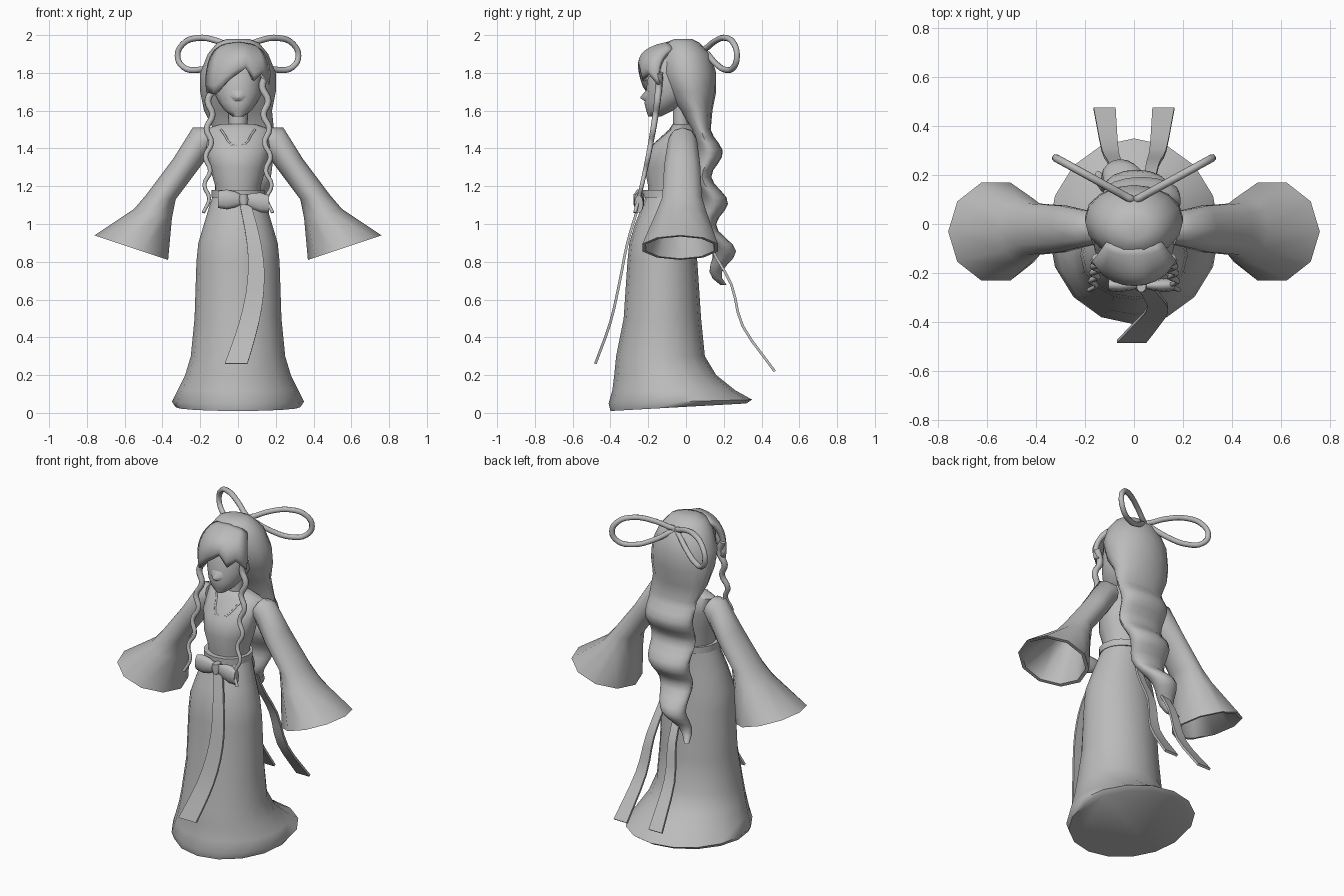
import bpy, bmesh, math
from mathutils import Vector
from math import sin, cos, pi, tau

if "Cube" in bpy.data.objects:
    bpy.data.objects.remove(bpy.data.objects["Cube"], do_unlink=True)

GREY = (0.5, 0.5, 0.5, 1)
SIDES = {"left": 1, "right": -1}
mat = bpy.data.materials.new("plain grey")
mat.use_nodes = True
mat.diffuse_color = GREY
mat.node_tree.nodes["Principled BSDF"].inputs["Base Color"].default_value = GREY


def select_only(ob):
    bpy.ops.object.select_all(action='DESELECT')
    ob.select_set(True)
    bpy.context.view_layer.objects.active = ob


def finish(ob):
    ob.data.materials.append(mat)
    select_only(ob)
    bpy.ops.object.shade_smooth_by_angle(angle=math.radians(60))
    return ob


def build(name, bm):
    bmesh.ops.recalc_face_normals(bm, faces=bm.faces)
    mesh = bpy.data.meshes.new(name)
    bm.to_mesh(mesh)
    bm.free()
    ob = bpy.data.objects.new(name, mesh)
    bpy.context.collection.objects.link(ob)
    return finish(ob)


def loft(name, rings):
    """Skin a list of closed rings and cap both ends."""
    bm = bmesh.new()
    loops = [[bm.verts.new(point) for point in ring] for ring in rings]
    count = len(loops[0])
    for lower, upper in zip(loops, loops[1:]):
        for i in range(count):
            j = (i + 1) % count
            bm.faces.new((lower[i], lower[j], upper[j], upper[i]))
    bm.faces.new(loops[0])
    bm.faces.new(loops[-1])
    return build(name, bm)


def oval(centre, u, v, count=16):
    centre, u, v = Vector(centre), Vector(u), Vector(v)
    angles = [tau * i / count for i in range(count)]
    return [centre + u * cos(a) + v * sin(a) for a in angles]


def stack(name, rows):
    """Rows of height, front y, back y, half width, then centre x and rise."""
    rings = []
    for z, front, back, width, *extra in rows:
        x, rise = extra or (0, 0)
        rings.append(oval((x, (front + back) / 2, z), (width, 0, 0),
                          (0, (back - front) / 2, rise)))
    return loft(name, rings)


def tube(name, points, radius, taper=1, cyclic=False):
    curve = bpy.data.curves.new(name, 'CURVE')
    curve.dimensions = '3D'
    curve.bevel_depth = radius
    curve.bevel_resolution = 2
    curve.resolution_u = 4
    curve.use_fill_caps = True
    spline = curve.splines.new('BEZIER')
    spline.bezier_points.add(len(points) - 1)
    spline.use_cyclic_u = cyclic
    for i, (knot, point) in enumerate(zip(spline.bezier_points, points)):
        knot.co = point
        knot.handle_left_type = knot.handle_right_type = 'AUTO'
        knot.radius = 1 + (taper - 1) * i / (len(points) - 1)
    ob = bpy.data.objects.new(name, curve)
    bpy.context.collection.objects.link(ob)
    select_only(ob)
    bpy.ops.object.convert(target='MESH')
    return finish(bpy.context.view_layer.objects.active)


def smooth_path(points, steps=3):
    """Points along a smooth path through the given ones."""
    knots = [Vector(p) for p in points]
    knots = [2 * knots[0] - knots[1]] + knots + [2 * knots[-1] - knots[-2]]
    path = []
    for a, b, c, d in zip(knots, knots[1:], knots[2:], knots[3:]):
        for k in range(steps):
            t = k / steps
            path.append(b + (c - a) * t / 2 + (a - 2.5 * b + 2 * c - d / 2) * t ** 2
                        + (3 * b - a - 3 * c + d) * t ** 3 / 2)
    return path + [knots[-2]]


def ribbon(name, profile, x_rule, width_rule, thick=0.007):
    """A strip hanging along a y, z profile; x and half width follow rules."""
    path = smooth_path(profile)
    last = len(path) - 1
    rings = []
    for i, point in enumerate(path):
        along = path[min(i + 1, last)] - path[max(i - 1, 0)]
        normal = Vector((0, along.y, -along.x)).normalized() * thick
        centre = Vector((x_rule(i / last), point.x, point.y))
        side = Vector((width_rule(i / last), 0, 0))
        rings.append([centre - side - normal, centre + side - normal,
                      centre + side + normal, centre - side + normal])
    return loft(name, rings)


# Gown with a short train
stack("skirt", [
    (0.03, -0.4, 0.32, 0.33, 0, 0.02), (0.06, -0.41, 0.35, 0.35, 0, 0.01),
    (0.12, -0.39, 0.26, 0.32), (0.2, -0.38, 0.16, 0.28), (0.3, -0.37, 0.1, 0.25),
    (0.5, -0.33, 0.08, 0.23), (0.8, -0.31, 0.06, 0.22), (0.9, -0.3, 0.05, 0.21),
    (1, -0.27, 0.04, 0.18), (1.1, -0.23, 0.03, 0.15), (1.16, -0.21, 0.03, 0.13)])
stack("bodice", [
    (1.1, -0.2, 0.02, 0.12), (1.2, -0.2, 0.03, 0.12), (1.3, -0.22, 0.05, 0.15),
    (1.4, -0.2, 0.06, 0.17), (1.5, -0.09, 0.05, 0.18), (1.53, -0.07, 0.03, 0.09)])
stack("belt", [(z, -0.23, 0.04, 0.14) for z in (1.14, 1.18)])
tube("collar", [(-0.09, -0.08, 1.5), (0, -0.18, 1.41), (0.09, -0.08, 1.5)], 0.006)

# Flared hollow sleeves: upper x and z, lower x and z, half depth
sleeve = [(0.18, 1.51, 0.14, 1.4, 0.07), (0.24, 1.51, 0.18, 1.33, 0.08),
          (0.34, 1.35, 0.24, 1.25, 0.1), (0.49, 1.15, 0.33, 1.13, 0.11),
          (0.55, 1.08, 0.35, 1.03, 0.14), (0.76, 0.94, 0.37, 0.81, 0.21)]
for label, side in SIDES.items():
    rings = [oval((side * (a + c) / 2, -0.01 - 0.1 * depth, (b + d) / 2),
                  (side * (a - c) / 2, 0, (b - d) / 2), (0, depth, 0), 10)
             for a, b, c, d, depth in sleeve]
    for ring in (rings[-1], rings[-2], rings[-3]):
        middle = sum(ring, Vector()) / len(ring)
        rings.append([middle.lerp(point, 0.9) for point in ring])
    loft(label + "_sleeve", rings)

# Neck and face
stack("neck", [(z, -0.07, 0.02, 0.05) for z in (1.48, 1.64)])
stack("face", [
    (1.57, -0.2, -0.13, 0.03), (1.6, -0.21, -0.07, 0.07), (1.64, -0.22, 0, 0.1),
    (1.7, -0.21, 0.05, 0.13), (1.85, -0.2, 0.06, 0.13), (1.92, -0.12, 0.05, 0.1)])
loft("nose", [oval((0, -0.19, 1.68), (0.06, 0, 0), (0, 0, 0.05), 8),
              oval((0, -0.24, 1.67), (0.005, 0, 0), (0, 0, 0.005), 8)])

# Long hair: a cap on the head, then waves that narrow into a curl
hair = [(1.98, -0.06, 0.03, 0.06), (1.96, -0.11, 0.07, 0.11), (1.9, -0.14, 0.13, 0.16),
        (1.8, -0.14, 0.16, 0.2), (1.7, -0.1, 0.16, 0.2), (1.6, -0.03, 0.14, 0.18)]
WAVES = 24
for i in range(WAVES):
    t = i / WAVES
    z = 1.5 - 0.86 * t
    wave = cos(tau * (z - 1.38) / 0.26)
    y = 0.1 + 0.12 * t ** 2 + 0.02 * (1 + t) * wave
    depth = (0.06 + 0.01 * wave) * (1 - t ** 8)
    hair.append((z, y - depth, y + depth, 0.16 * (1 - t ** 2.2), 0.03 - 0.2 * t ** 3, 0))
stack("long_hair", hair)

# Swept fringe curving down from the crown to a jagged lower edge
bm = bmesh.new()
grid = []
for i, low in enumerate((1.7, 1.69, 1.73, 1.77, 1.8, 1.83, 1.76, 1.8, 1.74)):
    x = 0.04 * (i - 4)
    bulge = math.sqrt(1 - (x / 0.17) ** 2)
    top = 1.9 + 0.05 * bulge
    column = []
    for k in range(9):
        t = k / 8
        swell = sin(pi * (0.05 + 0.55 * t))
        y = -0.06 - 0.18 * swell * (0.2 + 0.8 * bulge)
        column.append(bm.verts.new((x * (0.6 + 0.4 * swell), y,
                                    top + (low - top) * t ** 1.5)))
    grid.append(column)
for a, b in zip(grid, grid[1:]):
    for k in range(8):
        bm.faces.new((a[k], a[k + 1], b[k + 1], b[k]))
shell = build("fringe", bm).modifiers.new("thickness", 'SOLIDIFY')
shell.thickness = 0.03
shell.offset = 0

# Side locks, hair loops and trailing back ribbons
for label, side in SIDES.items():
    tube(label + "_side_lock",
         [(side * (0.14 + 0.014 * (-1) ** i + 0.003 * i),
           -0.14 - 0.13 * (i / 10) ** 1.5, 1.8 - 0.074 * i) for i in range(11)],
         0.02, taper=0.45)
    loop = []
    for k in range(10):
        a = tau * k / 10
        reach = (1 - cos(a)) / 2
        lift = 0.11 * sin(a) * sin(a / 2)
        loop.append((side * (0.01 + 0.31 * reach), 0.1 + 0.17 * reach,
                     1.92 - 0.03 * reach + lift))
    tube(label + "_hair_loop", loop, 0.016, cyclic=True)
    ribbon(label + "_back_ribbon",
           [(0.04, 1.15), (0.12, 0.9), (0.24, 0.68), (0.3, 0.46), (0.47, 0.22)],
           lambda s: side * (0.03 + 0.09 * s), lambda s: 0.02 + 0.025 * s ** 2)

# Front sash and waist bow
ribbon("front_sash",
       [(-0.25, 1.1), (-0.31, 0.9), (-0.35, 0.7), (-0.4, 0.48), (-0.48, 0.26)],
       lambda s: 0.04 - 0.05 * s + 0.08 * sin(pi * s), lambda s: 0.03 + 0.03 * s)
for label, side in SIDES.items():
    rings = []
    for k in range(4):
        size = 0.02 + 0.035 * sin(0.75 * k)
        rings.append(oval((0.03 + side * 0.045 * k, -0.25, 1.13 - 0.004 * k * (1 + side)),
                          (0, size / 2, 0), (0, 0, size), 10))
    loft(label + "_bow", rings)
loft("bow_knot", [oval((0.03, -0.25, 1.13 + 0.03 * k), (0.03 - 0.01 * abs(k), 0, 0),
                       (0, 0.03, 0), 10) for k in (-1, 0, 1)])
